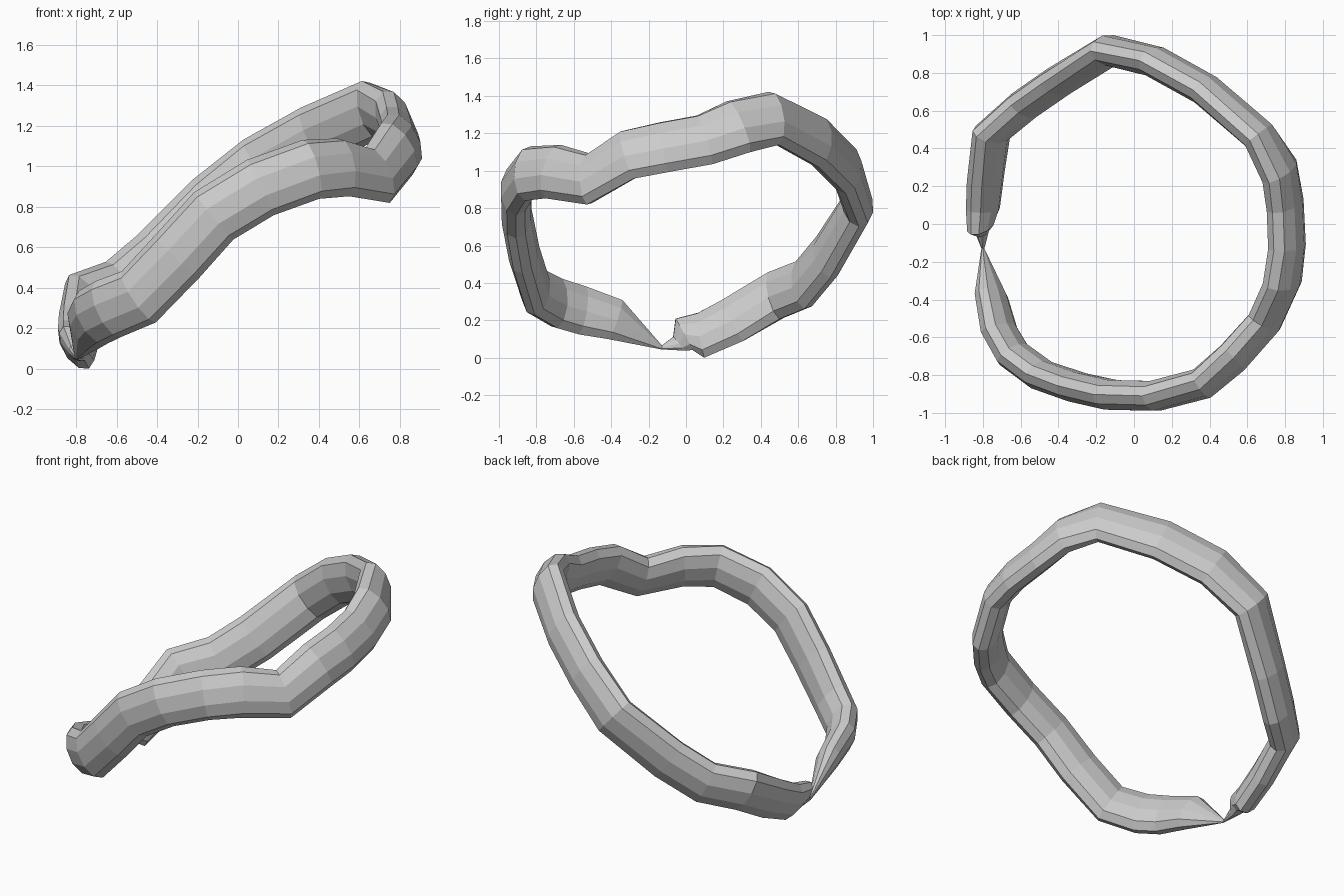
import bpy, bmesh, math
from mathutils import Vector

if "Cube" in bpy.data.objects:
    bpy.data.objects.remove(bpy.data.objects["Cube"])

# Centre line of the slanted loop: x, y, z, section scale (starts at the pinch)
PATH = [
    (-.80, -.13, .07, .08), (-.755, -.38, .22, .85), (-.715, -.56, .27, .98),
    (-.64, -.69, .31, 1), (-.49, -.80, .37, 1), (-.30, -.865, .57, 1),
    (-.12, -.905, .77, 1), (.11, -.91, .91, 1), (.36, -.845, 1.00, 1),
    (.52, -.71, 1.01, 1), (.69, -.52, .97, .98), (.785, -.31, 1.10, 1),
    (.81, -.12, 1.14, 1), (.80, .10, 1.18, 1), (.77, .28, 1.25, 1.05),
    (.66, .47, 1.295, 1), (.38, .71, 1.17, 1), (.11, .86, 1.02, 1),
    (-.13, .92, .83, 1), (-.40, .755, .56, 1), (-.58, .63, .41, 1),
    (-.755, .48, .35, 1), (-.785, .25, .215, .95), (-.80, .08, .135, .9),
    (-.81, -.01, .14, .72), (-.80, -.04, .09, .35),
]
HALF_W, HALF_H, SIDES = .083, .152, 10
LEAN = Vector((-.5, 0, 1))  # sections stand along the normal of the slanted loop

# Looped tube with flattened section
bm = bmesh.new()
pts = [Vector(p[:3]) for p in PATH]
n = len(pts)
rings = []
for i, (p, row) in enumerate(zip(pts, PATH)):
    t = ((pts[(i + 1) % n] - p).normalized() + (p - pts[i - 1]).normalized()).normalized()
    side = t.cross(LEAN).normalized()
    up = side.cross(t)
    ring = []
    for k in range(SIDES):
        a = 2 * math.pi * (k + .5) / SIDES
        v = side * math.cos(a) * HALF_W + up * math.sin(a) * HALF_H
        ring.append(bm.verts.new(p + v * row[3]))
    rings.append(ring)
for i in range(n):
    a, b = rings[i], rings[(i + 1) % n]
    for k in range(SIDES):
        j = (k + 1) % SIDES
        bm.faces.new((a[k], a[j], b[j], b[k]))
bmesh.ops.recalc_face_normals(bm, faces=bm.faces)

# Rest on the ground
low = min(v.co.z for v in bm.verts)
bmesh.ops.translate(bm, verts=bm.verts, vec=(0, 0, -low))
mesh = bpy.data.meshes.new("loop_band")
bm.to_mesh(mesh)
bm.free()
bpy.context.collection.objects.link(bpy.data.objects.new("loop_band", mesh))
